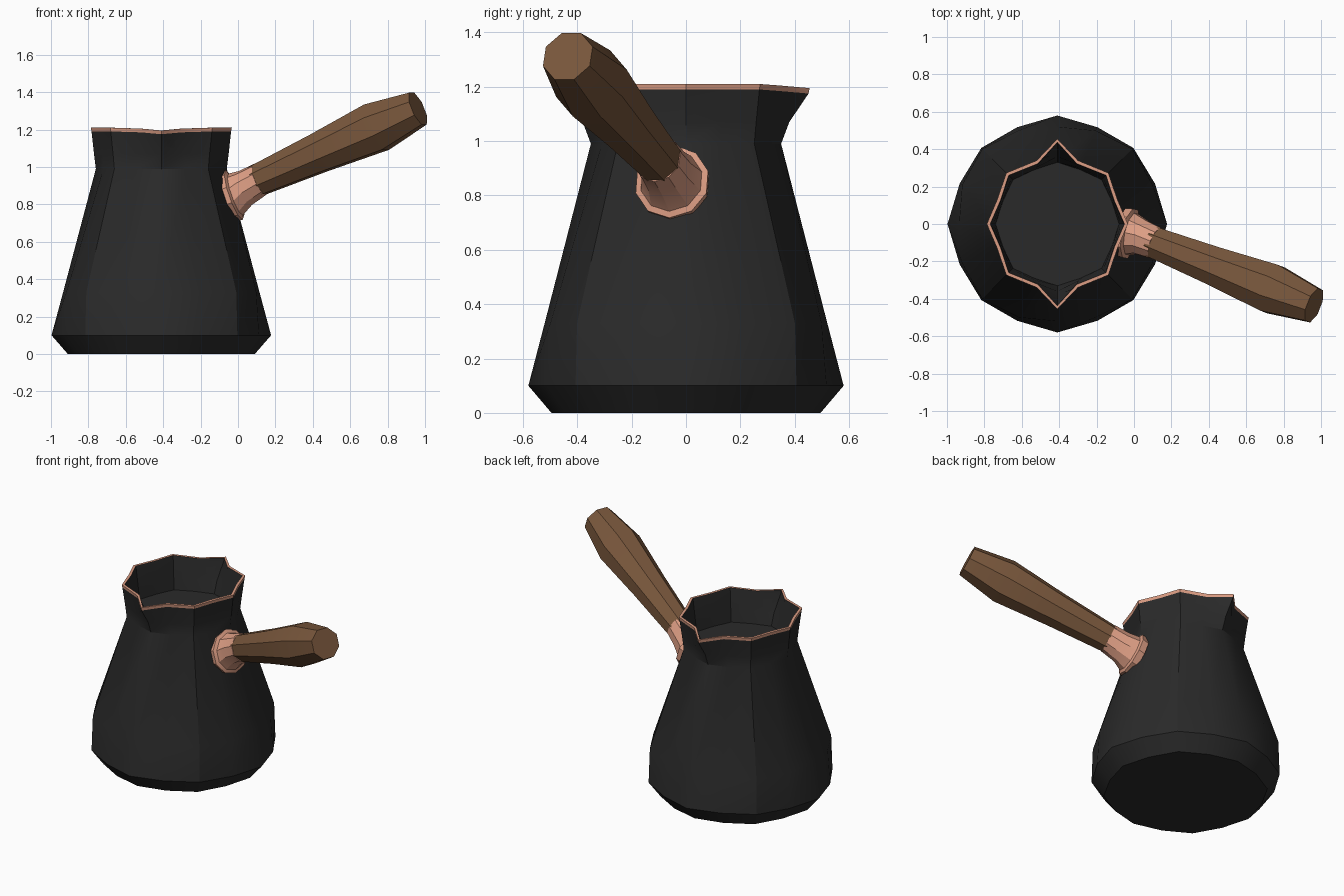
import bpy, bmesh, math
from mathutils import Vector

if "Cube" in bpy.data.objects:
    bpy.data.objects.remove(bpy.data.objects["Cube"])


def material(name, rgb):
    m = bpy.data.materials.new(name)
    m.diffuse_color = (*rgb, 1)
    m.use_nodes = True
    m.node_tree.nodes["Principled BSDF"].inputs["Base Color"].default_value = m.diffuse_color
    return m


BLACK = material("black enamel", (0.023, 0.023, 0.023))
COPPER = material("copper", (0.72, 0.34, 0.23))
WOOD = material("brown wood", (0.19, 0.095, 0.045))


def loft(name, rings, mats, copper_bands=(), cap_start=True, cap_end=True, angle=30):
    """Skin a list of equal-length point rings."""
    bm = bmesh.new()
    loops = [[bm.verts.new(p) for p in ring] for ring in rings]
    n = len(loops[0])
    for b, (lo, hi) in enumerate(zip(loops, loops[1:])):
        for i in range(n):
            j = (i + 1) % n
            f = bm.faces.new((lo[i], lo[j], hi[j], hi[i]))
            f.material_index = 1 if b in copper_bands else 0
    if cap_start:
        bm.faces.new(loops[0][::-1])
    if cap_end:
        bm.faces.new(loops[-1])
    bmesh.ops.recalc_face_normals(bm, faces=bm.faces[:])
    me = bpy.data.meshes.new(name)
    bm.to_mesh(me)
    bm.free()
    ob = bpy.data.objects.new(name, me)
    bpy.context.collection.objects.link(ob)
    for m in mats:
        me.materials.append(m)
    bpy.ops.object.select_all(action='DESELECT')
    ob.select_set(True)
    bpy.context.view_layer.objects.active = ob
    bpy.ops.object.shade_smooth_by_angle(angle=math.radians(angle))
    return ob


# Pot: 16-sided rings; radii are given for one quarter (0 to 90 degrees) and mirrored
CX = -0.41


def pot_ring(radii, heights, shrink=0.0):
    pts = []
    for i in range(16):
        q = i % 8
        q = q if q <= 4 else 8 - q
        a = math.tau * i / 16
        # the points beside each spout sit slightly nearer to it
        if len(radii) == 6 and q == 3:
            a += math.radians(radii[5]) * (1 if i in (3, 11) else -1)
        r = radii[q] - shrink
        z = heights[q] if isinstance(heights, tuple) else heights
        pts.append((CX + r * math.cos(a), r * math.sin(a), z))
    return pts


rim = (0.377, 0.347, 0.386, 0.357, 0.455, 4.5)
rim_z = (1.21, 1.21, 1.21, 1.205, 1.195)
low_z = tuple(z - 0.02 for z in rim_z)
neck = (0.35, 0.335, 0.355, 0.335, 0.35)
pot = [
    pot_ring((0.50, 0.485, 0.50, 0.485, 0.495), 0.0),
    pot_ring((0.587, 0.565, 0.575, 0.56, 0.58), 0.1),
    pot_ring((0.525, 0.55, 0.567, 0.54, 0.52), 0.33),
    pot_ring(neck, 0.99),
    pot_ring((0.36, 0.338, 0.365, 0.342, 0.38, 2), 1.07),
    pot_ring(rim, low_z, 0.004),
    pot_ring(rim, rim_z),
    pot_ring(rim, rim_z, 0.018),
    pot_ring(rim, low_z, 0.022),
    pot_ring((0.36, 0.338, 0.365, 0.342, 0.38, 2), 1.07, 0.02),
    pot_ring(neck, 0.99, 0.02),
]
loft("pot", pot, [BLACK, COPPER], copper_bands=(5, 6))


# Handle parts: round sections given as centre, axis and radius
def section(centre, axis, r, n):
    d = Vector(axis).normalized()
    u = d.cross(Vector((0, 0, 1))).normalized()
    v = u.cross(d)
    c = Vector(centre)
    return [c + r * (math.cos(t) * u + math.sin(t) * v)
            for t in (math.tau * (i + 0.5) / n for i in range(n))]


wall = (0.93, -0.2, 0.33)
start, end = Vector((0.11, -0.10, 0.93)), Vector((0.962, -0.435, 1.312))
grip = end - start

# Copper flange and socket
loft("socket", [
    section((-0.06, -0.045, 0.835), wall, 0.135, 10),
    section((-0.02, -0.052, 0.85), wall, 0.14, 10),
    section((-0.012, -0.054, 0.853), wall, 0.118, 10),
    section((0.04, -0.072, 0.888), grip, 0.098, 10),
    section(start + grip * 0.01, grip, 0.09, 10),
], [COPPER])

# Wooden grip
loft("handle", [
    section(start - grip * 0.02, grip, 0.088, 8),
    section(start + grip * 0.38, grip, 0.112, 8),
    section(start + grip * 0.74, grip, 0.142, 8),
    section(end, grip, 0.1, 8),
], [WOOD])
